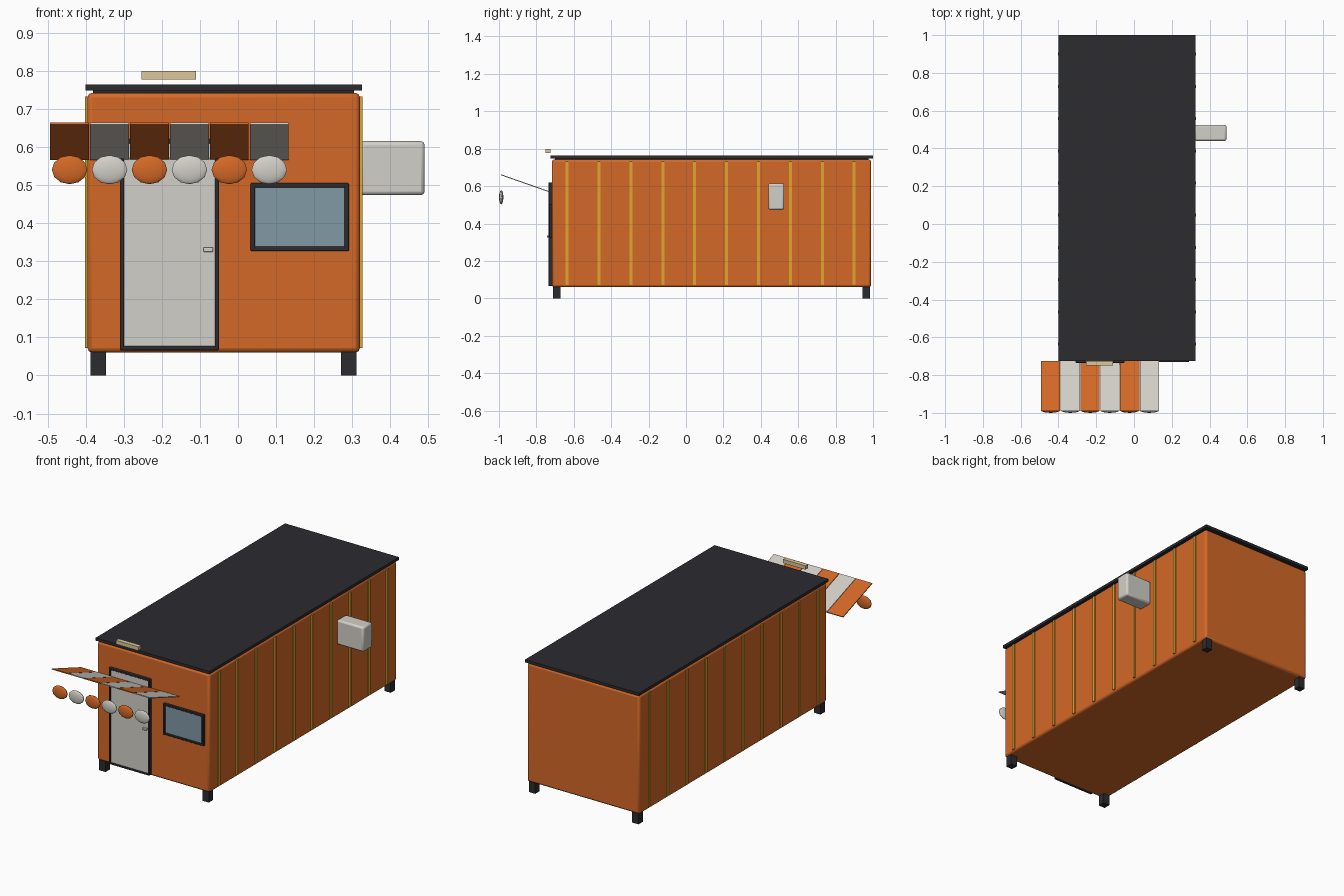
import bpy, math
from mathutils import Vector

if "Cube" in bpy.data.objects:
    bpy.data.objects.remove(bpy.data.objects["Cube"])


def mat(name, r, g, b):
    m = bpy.data.materials.new(name)
    m.diffuse_color = (r, g, b, 1)
    m.use_nodes = True
    m.node_tree.nodes["Principled BSDF"].inputs["Base Color"].default_value = m.diffuse_color
    return m


ORANGE = mat("orange", 0.66, 0.14, 0.02)
YELLOW = mat("yellow", 0.75, 0.38, 0.03)
DARK = mat("dark", 0.025, 0.025, 0.03)
CREAM = mat("light_grey", 0.65, 0.63, 0.58)
GLASS = mat("glass", 0.22, 0.32, 0.38)
TAN = mat("tan", 0.72, 0.58, 0.32)


def box(name, x, y, z, m, bevel=0.0, segs=2):
    """Box from (min, max) ranges on each axis."""
    bpy.ops.mesh.primitive_cube_add(
        size=1, location=[(a + b) / 2 for a, b in (x, y, z)])
    ob = bpy.context.object
    ob.name = name
    ob.scale = [b - a for a, b in (x, y, z)]
    bpy.ops.object.transform_apply(location=False, rotation=False, scale=True)
    ob.data.materials.append(m)
    if bevel:
        mod = ob.modifiers.new("bevel", 'BEVEL')
        mod.width = bevel
        mod.segments = segs
        bpy.ops.object.shade_smooth_by_angle(angle=math.radians(35))
    return ob


def frame(name, x, z, y, t):
    """Rectangular rim made of four bars."""
    box(name + "_left", (x[0], x[0] + t), y, z, DARK, 0.003)
    box(name + "_right", (x[1] - t, x[1]), y, z, DARK, 0.003)
    box(name + "_bottom", x, y, (z[0], z[0] + t), DARK, 0.003)
    box(name + "_top", x, y, (z[1] - t, z[1]), DARK, 0.003)


# Container body and roof
box("body", (-0.395, 0.32), (-0.717, 0.99), (0.06, 0.742), ORANGE, 0.012)
box("roof", (-0.40, 0.325), (-0.724, 1.0), (0.748, 0.764), DARK)
box("roof_seal", (-0.38, 0.305), (-0.70, 0.975), (0.738, 0.75), DARK)

# Corner feet
for x in (-0.387, 0.271):
    for y in (-0.71, 0.945):
        box("foot", (x, x + 0.04), (y, y + 0.04), (0, 0.065), DARK)

# Side ribs
for i in range(10):
    y = -0.636 + i * 0.1706
    for side, x in (("left", (-0.402, -0.39)), ("right", (0.315, 0.327))):
        box(f"{side}_rib", x, (y - 0.008, y + 0.008), (0.072, 0.732), YELLOW)

# Door
frame("door_frame", (-0.31, -0.05), (0.066, 0.62), (-0.735, -0.71), 0.011)
box("door_panel", (-0.302, -0.058), (-0.73, -0.71), (0.074, 0.612), CREAM)
box("door_handle", (-0.091, -0.065), (-0.743, -0.728), (0.324, 0.336), CREAM, 0.003)

# Window
frame("window_frame", (0.033, 0.291), (0.326, 0.505), (-0.731, -0.71), 0.012)
box("window_glass", (0.04, 0.284), (-0.725, -0.71), (0.333, 0.498), GLASS)

# Air conditioner on the right side
box("air_conditioner", (0.32, 0.49), (0.44, 0.525), (0.473, 0.615), CREAM, 0.01)

# Striped awning with a scalloped edge
inner, outer = Vector((0, -0.725, 0.568)), Vector((0, -0.99, 0.661))
d = outer - inner
for i in range(6):
    cx = -0.442 + i * 0.1048
    m = CREAM if i % 2 else ORANGE
    slat = box("awning_slat", (-0.051, 0.051), (-d.length / 2, d.length / 2),
               (-0.0025, 0.0025), m)
    slat.location = (inner + outer) / 2 + Vector((cx, 0, 0))
    slat.rotation_euler.x = math.atan2(d.z, d.y) - math.pi
    bpy.ops.mesh.primitive_uv_sphere_add(segments=10, ring_count=6, radius=1,
                                         location=(cx, -0.988, 0.54))
    scallop = bpy.context.object
    scallop.name = "awning_scallop"
    scallop.scale = (0.049, 0.012, 0.038)
    scallop.data.materials.append(m)
    bpy.ops.object.shade_smooth()

# Lamp bar above the roof edge
box("lamp_bar", (-0.253, -0.11), (-0.75, -0.725), (0.777, 0.799), TAN)
